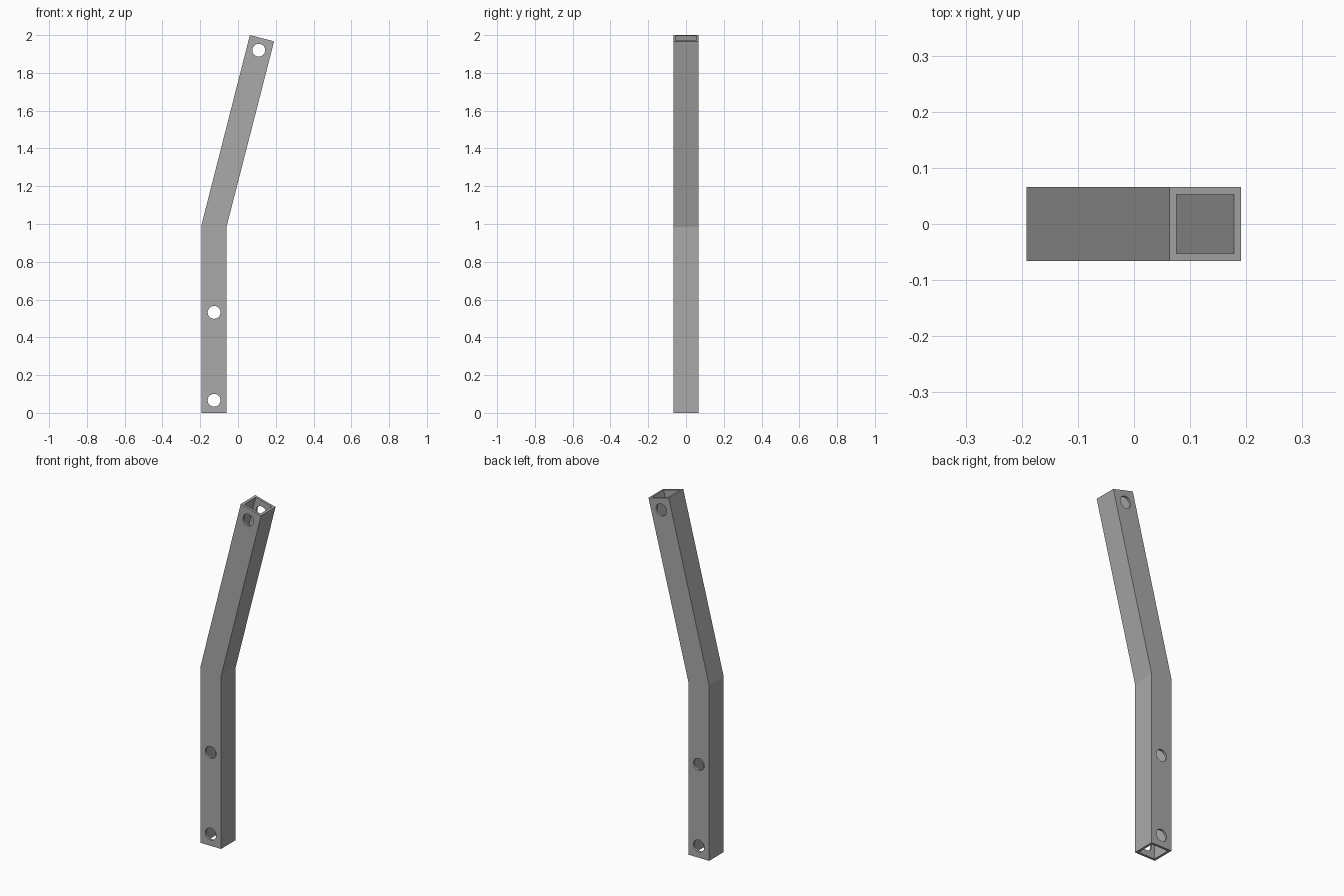
import bpy, bmesh, math
from mathutils import Vector

if "Cube" in bpy.data.objects:
    bpy.data.objects.remove(bpy.data.objects["Cube"], do_unlink=True)

WIDTH, WALL, HOLE_RADIUS = 0.131, 0.0133, 0.034
HALF = WIDTH / 2

grey = bpy.data.materials.new("steel grey")
grey.use_nodes = True
grey.diffuse_color = (0.4, 0.4, 0.4, 1)
grey.node_tree.nodes["Principled BSDF"].inputs["Base Color"].default_value = (0.4, 0.4, 0.4, 1)

# Left and right edge points at the foot, the mitred bend and the tilted top
stations = [((-0.192, 0), (-0.061, 0)),
            ((-0.192, 1.0), (-0.061, 0.984)),
            ((0.063, 2.0), (0.191, 1.967))]


def ring(bm, left, right, inset):
    """Square cross-section between two edge points, shrunk by inset."""
    a, b = Vector((left[0], 0, left[1])), Vector((right[0], 0, right[1]))
    f = inset / WIDTH
    p, q, y = a.lerp(b, f), a.lerp(b, 1 - f), HALF - inset
    return [bm.verts.new((v.x, s * y, v.z)) for v, s in ((p, -1), (q, -1), (q, 1), (p, 1))]


def bridge(bm, first, second):
    for i in range(4):
        j = (i + 1) % 4
        bm.faces.new((first[i], first[j], second[j], second[i]))


# Bent square tube, hollow and open at both ends
bm = bmesh.new()
outer = [ring(bm, l, r, 0) for l, r in stations]
inner = [ring(bm, l, r, WALL) for l, r in stations]
for skin in (outer, inner):
    for low, high in zip(skin, skin[1:]):
        bridge(bm, low, high)
for end in (0, -1):
    bridge(bm, outer[end], inner[end])
bmesh.ops.recalc_face_normals(bm, faces=bm.faces)
mesh = bpy.data.meshes.new("bent_tube")
bm.to_mesh(mesh)
bm.free()
mesh.materials.append(grey)
tube = bpy.data.objects.new("bent_tube", mesh)
bpy.context.collection.objects.link(tube)

# Bolt holes drilled front to back
cutters = []
for x, z in ((-0.1265, 0.067), (-0.1265, 0.532), (0.11, 1.92)):
    bpy.ops.mesh.primitive_cylinder_add(vertices=32, radius=HOLE_RADIUS, depth=0.4,
                                        location=(x, 0, z), rotation=(math.pi / 2, 0, 0))
    cutter = bpy.context.object
    cutter.name = "hole_cutter"
    cutter.hide_render = True
    cutter.data.materials.append(grey)
    drill = tube.modifiers.new("bolt hole", "BOOLEAN")
    drill.operation, drill.solver, drill.object = "DIFFERENCE", "EXACT", cutter
    cutters.append(cutter)

# Apply the holes and discard the cutters
bpy.context.view_layer.objects.active = tube
for name in [m.name for m in tube.modifiers]:
    bpy.ops.object.modifier_apply(modifier=name)
for cutter in cutters:
    bpy.data.objects.remove(cutter, do_unlink=True)
